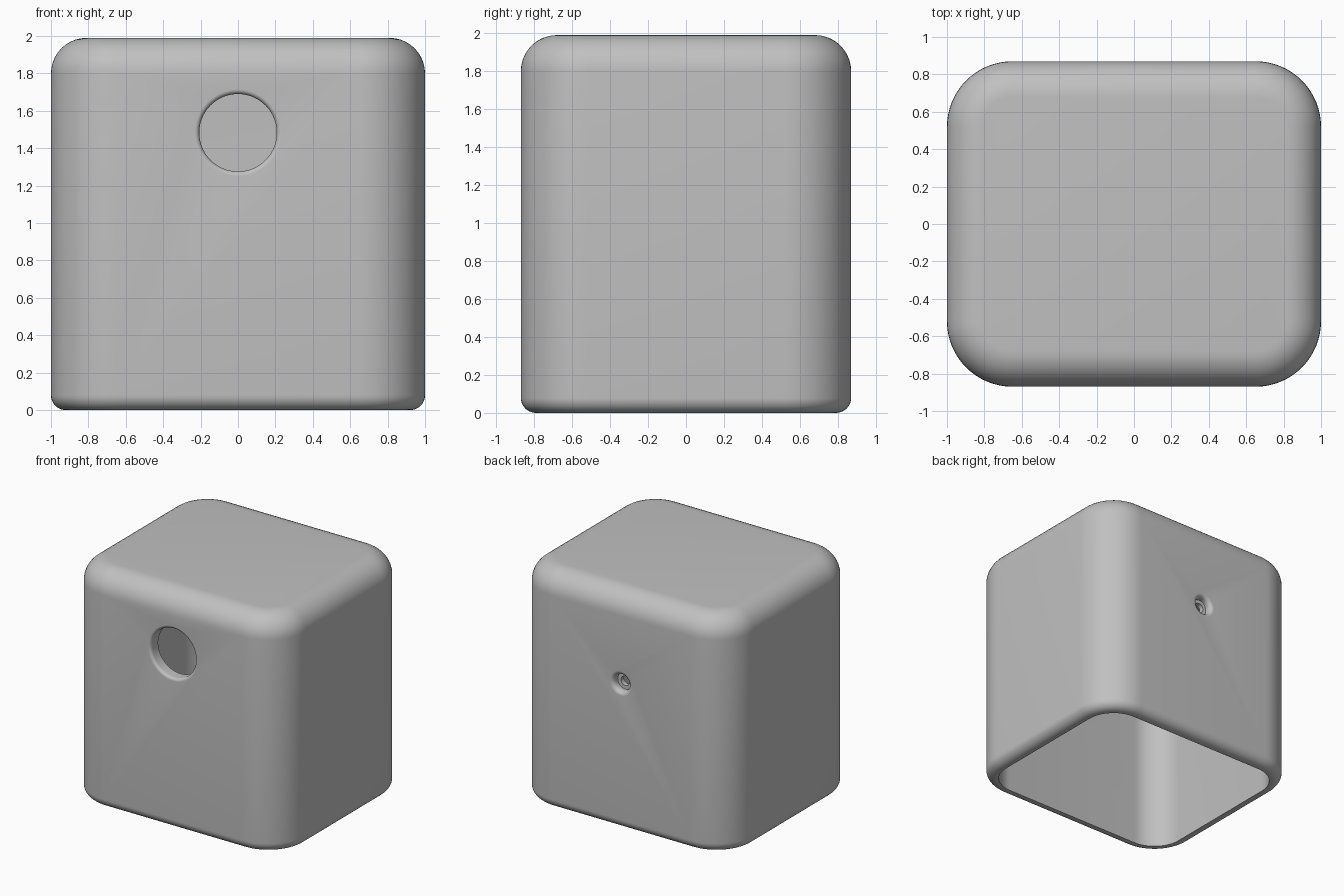
import bpy, bmesh, math

if "Cube" in bpy.data.objects:
    bpy.data.objects.remove(bpy.data.objects["Cube"], do_unlink=True)

HALF_X, HALF_Y, HEIGHT = 1.0, 0.87, 1.99
CORNER, WALL, TOP_R, RIM_R = 0.35, 0.10, 0.19, 0.08

grey = bpy.data.materials.new("plain grey")
grey.use_nodes = True
colour = (0.53, 0.53, 0.53, 1)
grey.diffuse_color = colour
grey.node_tree.nodes["Principled BSDF"].inputs["Base Color"].default_value = colour


def rounded_ring(inset, z, steps=16):
    """Points of a rounded rectangle, inset from the outer wall."""
    r = CORNER - inset
    cx, cy = HALF_X - CORNER, HALF_Y - CORNER
    points = []
    for k, (sx, sy) in enumerate(((1, 1), (-1, 1), (-1, -1), (1, -1))):
        for i in range(steps + 1):
            a = math.pi / 2 * (k + i / steps)
            points.append((sx * cx + r * math.cos(a), sy * cy + r * math.sin(a), z))
    return points


def circle_ring(radius, y, count=96):
    return [(radius * math.cos(2 * math.pi * i / count), y,
             radius * math.sin(2 * math.pi * i / count)) for i in range(count)]


def loft(name, rings):
    """Skin a list of rings and close both ends."""
    bm = bmesh.new()
    loops = [[bm.verts.new(p) for p in ring] for ring in rings]
    n = len(loops[0])
    for a, b in zip(loops, loops[1:]):
        for i in range(n):
            j = (i + 1) % n
            bm.faces.new((a[i], a[j], b[j], b[i]))
    bm.faces.new(loops[0])
    bm.faces.new(loops[-1])
    bmesh.ops.recalc_face_normals(bm, faces=bm.faces)
    mesh = bpy.data.meshes.new(name)
    bm.to_mesh(mesh)
    bm.free()
    mesh.materials.append(grey)
    obj = bpy.data.objects.new(name, mesh)
    bpy.context.collection.objects.link(obj)
    return obj


def arc(steps=10):
    return [math.pi / 2 * i / steps for i in range(steps + 1)]


# Shell profile as (inset, height): inner ceiling, inner wall, rim, outer wall, top
inner_r = TOP_R - WALL
ceiling = HEIGHT - WALL
profile = [(WALL + inner_r * (1 - math.sin(a)), ceiling - inner_r * (1 - math.cos(a))) for a in arc()]
profile += [(WALL, 0)]
profile += [(RIM_R * (1 - math.sin(a)), RIM_R * (1 - math.cos(a))) for a in arc()]
profile += [(TOP_R * (1 - math.cos(a)), HEIGHT - TOP_R * (1 - math.sin(a))) for a in arc()]
cover = loft("box_cover", [rounded_ring(i, z) for i, z in profile])


def hole_cutter(name, radius, fillet, z, side, tail):
    """Round cutter with a flared mouth; tail lists (radius, depth) further in."""
    steps = [(radius + fillet, -0.05)]
    steps += [(radius + fillet * (1 - math.sin(a)), fillet * (1 - math.cos(a))) for a in arc(8)]
    steps += tail
    cutter = loft(name, [circle_ring(r, side * (HALF_Y - d)) for r, d in steps])
    cutter.location.z = z
    cutter.hide_render = True
    return cutter


# Front opening, and a stepped small hole at the back
cutters = [
    hole_cutter("front_opening_cutter", 0.207, 0.025, 1.483, -1, [(0.207, 0.2)]),
    hole_cutter("back_hole_cutter", 0.07, 0.035, 1.23, 1,
                [(0.07, 0.06), (0.04, 0.06), (0.04, 0.2)]),
]
for cutter in cutters:
    mod = cover.modifiers.new(cutter.name, "BOOLEAN")
    mod.operation = "DIFFERENCE"
    mod.solver = "EXACT"
    mod.object = cutter

# Apply the cuts and tidy up
bpy.context.view_layer.update()
result = bpy.data.meshes.new_from_object(cover.evaluated_get(bpy.context.evaluated_depsgraph_get()))
cover.modifiers.clear()
cover.data = result
for cutter in cutters:
    bpy.data.objects.remove(cutter, do_unlink=True)

for obj in bpy.context.selected_objects:
    obj.select_set(False)
cover.select_set(True)
bpy.context.view_layer.objects.active = cover
bpy.ops.object.shade_smooth_by_angle(angle=math.radians(30))
